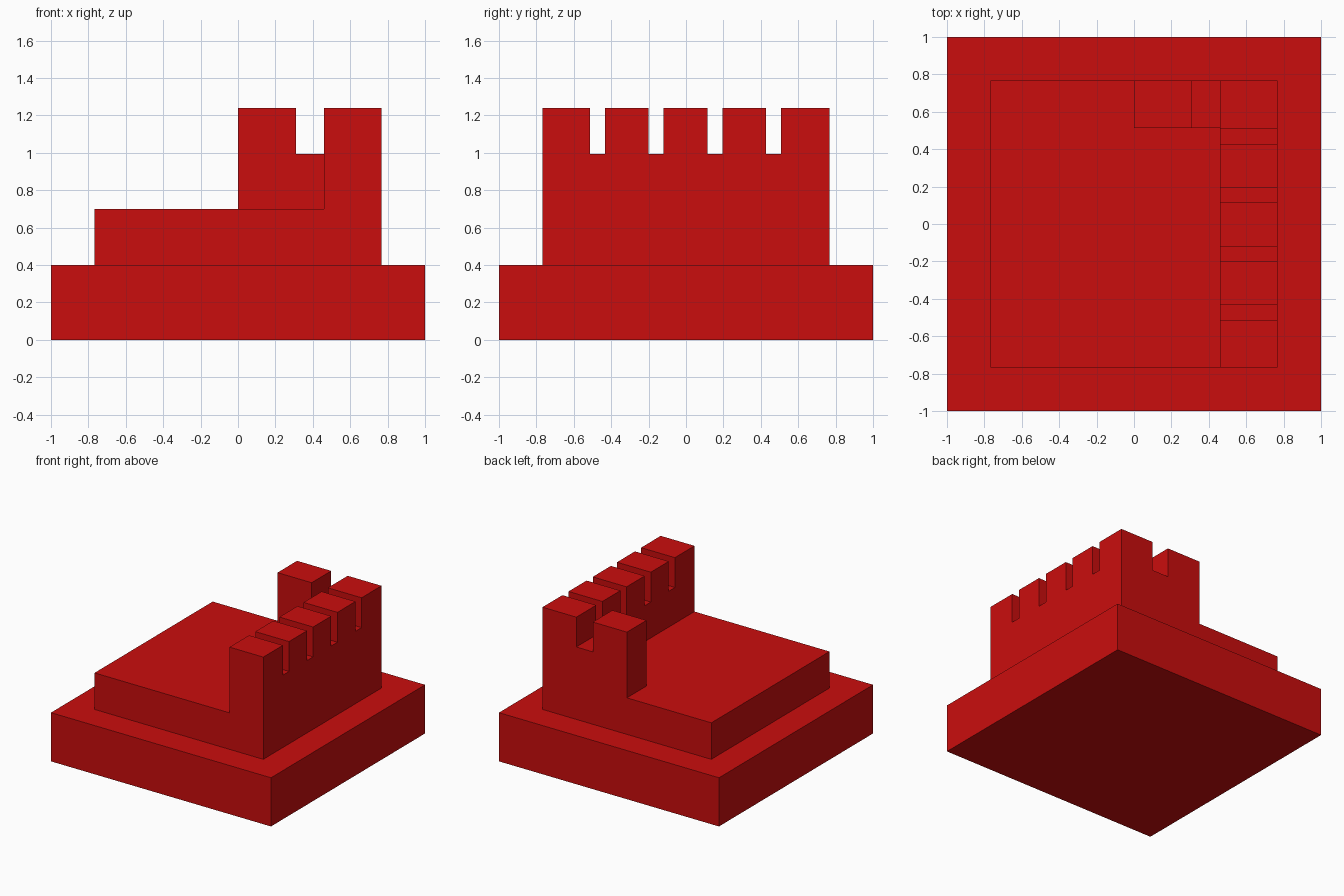
import bpy
import bmesh
from mathutils import Vector

cube = bpy.data.objects.get("Cube")
if cube:
    bpy.data.objects.remove(cube, do_unlink=True)

red = bpy.data.materials.new("red")
red.use_nodes = True
red.diffuse_color = (0.59, 0.004, 0.004, 1)
red.node_tree.nodes["Principled BSDF"].inputs["Base Color"].default_value = red.diffuse_color

# Shared levels and edges
BASE_TOP, TERRACE_TOP, NOTCH, WALL_TOP = 0.4, 0.7, 0.995, 1.24
EDGE = 0.767
SIDE_INNER, BACK_INNER = 0.46, 0.513


def prism(name, points, direction):
    """Extrude a closed outline along a direction."""
    bm = bmesh.new()
    face = bm.faces.new([bm.verts.new(p) for p in points])
    result = bmesh.ops.extrude_face_region(bm, geom=[face], use_keep_orig=True)
    moved = [v for v in result["geom"] if isinstance(v, bmesh.types.BMVert)]
    bmesh.ops.translate(bm, verts=moved, vec=Vector(direction))
    bmesh.ops.recalc_face_normals(bm, faces=bm.faces)
    mesh = bpy.data.meshes.new(name)
    bm.to_mesh(mesh)
    bm.free()
    mesh.materials.append(red)
    obj = bpy.data.objects.new(name, mesh)
    bpy.context.collection.objects.link(obj)
    return obj


def slab(name, half, bottom, top):
    corners = [(-half, -half), (half, -half), (half, half), (-half, half)]
    return prism(name, [(x, y, bottom) for x, y in corners], (0, 0, top - bottom))


# Stepped foundation
slab("base_slab", 1, 0, BASE_TOP)
slab("terrace", EDGE, BASE_TOP, TERRACE_TOP)

# Long side wall with four narrow notches
outline = [(EDGE, TERRACE_TOP), (-EDGE, TERRACE_TOP), (-EDGE, WALL_TOP)]
for centre in (-0.473, -0.16, 0.155, 0.469):
    a, b = centre - 0.04, centre + 0.04
    outline += [(a, WALL_TOP), (a, NOTCH), (b, NOTCH), (b, WALL_TOP)]
outline.append((EDGE, WALL_TOP))
prism("side_wall", [(SIDE_INNER, y, z) for y, z in outline],
      (EDGE - SIDE_INNER, 0, 0))

# Short back wall: one battlement, then a low gap up to the side wall
outline = [(0, TERRACE_TOP), (SIDE_INNER, TERRACE_TOP), (SIDE_INNER, NOTCH),
           (0.31, NOTCH), (0.31, WALL_TOP), (0, WALL_TOP)]
prism("back_wall", [(x, BACK_INNER, z) for x, z in outline],
      (0, EDGE - BACK_INNER, 0))
